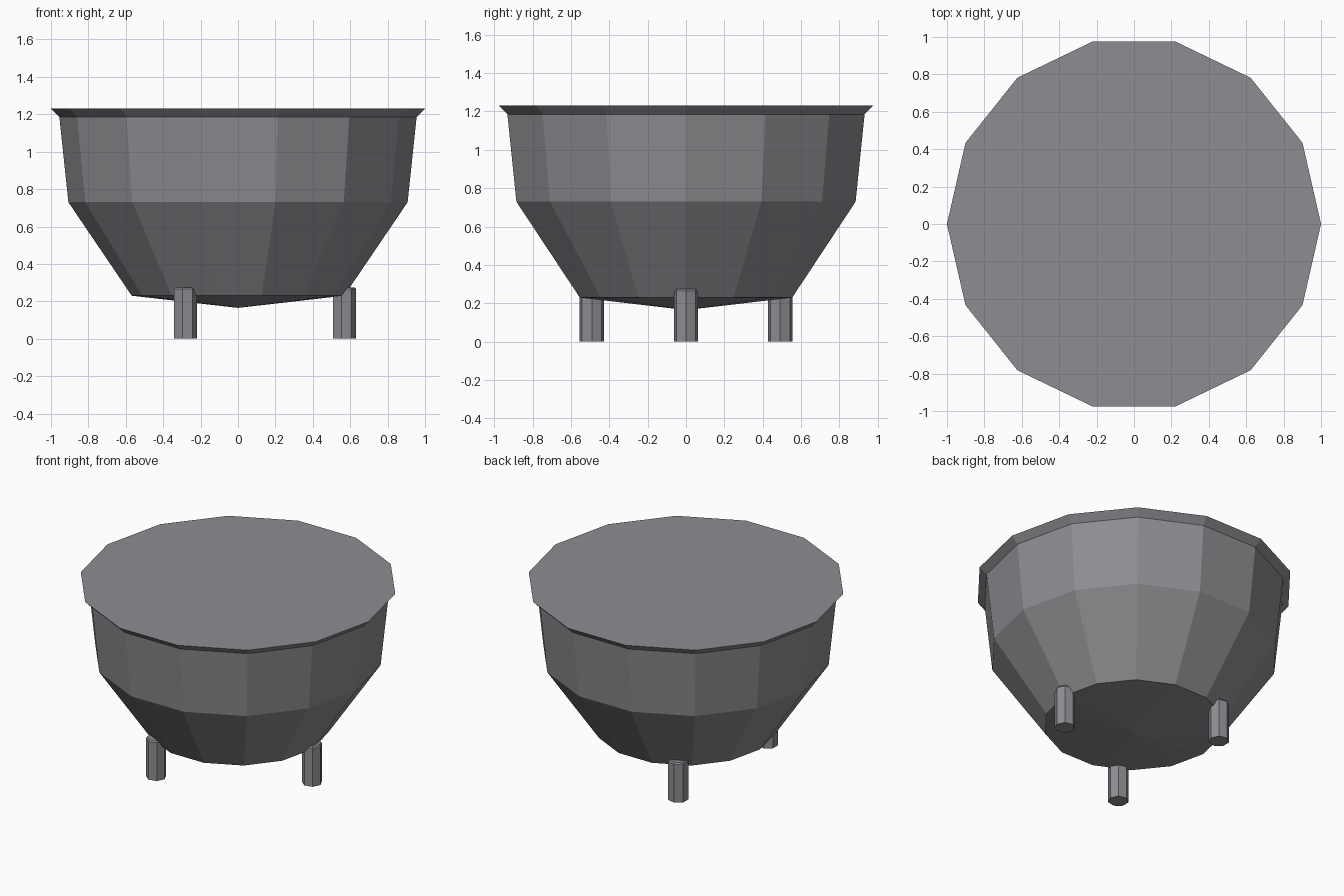
import bpy
import bmesh
from math import cos, sin, tau

if "Cube" in bpy.data.objects:
    bpy.data.objects.remove(bpy.data.objects["Cube"], do_unlink=True)

# Single grey metal colour
GREY = (0.27, 0.265, 0.285, 1.0)
metal = bpy.data.materials.new("grey_metal")
metal.use_nodes = True
metal.diffuse_color = GREY
metal.node_tree.nodes["Principled BSDF"].inputs["Base Color"].default_value = GREY


def lathe(name, profile, sides, location=(0, 0, 0)):
    """Closed flat-shaded solid from (radius, z) rings, listed bottom to top."""
    bm = bmesh.new()
    rings = []
    for radius, z in profile:
        if radius == 0:
            rings.append([bm.verts.new((0, 0, z))] * sides)
        else:
            rings.append([bm.verts.new((radius * cos(tau * i / sides),
                                        radius * sin(tau * i / sides), z))
                          for i in range(sides)])
    for low, high in zip(rings, rings[1:]):
        for i in range(sides):
            j = (i + 1) % sides
            corners = dict.fromkeys((low[i], low[j], high[j], high[i]))
            bm.faces.new(list(corners))
    for ring in (rings[0], rings[-1]):
        if len(set(ring)) > 1:
            bm.faces.new(ring)
    bmesh.ops.recalc_face_normals(bm, faces=bm.faces)
    mesh = bpy.data.meshes.new(name)
    bm.to_mesh(mesh)
    bm.free()
    mesh.materials.append(metal)
    obj = bpy.data.objects.new(name, mesh)
    obj.location = location
    bpy.context.collection.objects.link(obj)
    return obj


# Bowl: shallow pointed base, sloping sides, flared rim and flat top
lathe("bowl", [(0, 0.165), (0.568, 0.23), (0.907, 0.73),
               (0.955, 1.185), (1.0, 1.23)], 14)

# Three short legs spaced evenly under the bowl
LEG_SPREAD = 0.567
LEG_RADIUS = 0.065
for i, side in enumerate(("left", "back_right", "front_right")):
    angle = tau * i / 3
    lathe(f"{side}_leg",
          [(LEG_RADIUS, 0), (LEG_RADIUS, 0.265), (LEG_RADIUS * 0.88, 0.275)], 7,
          (LEG_SPREAD * cos(angle), LEG_SPREAD * sin(angle), 0))
